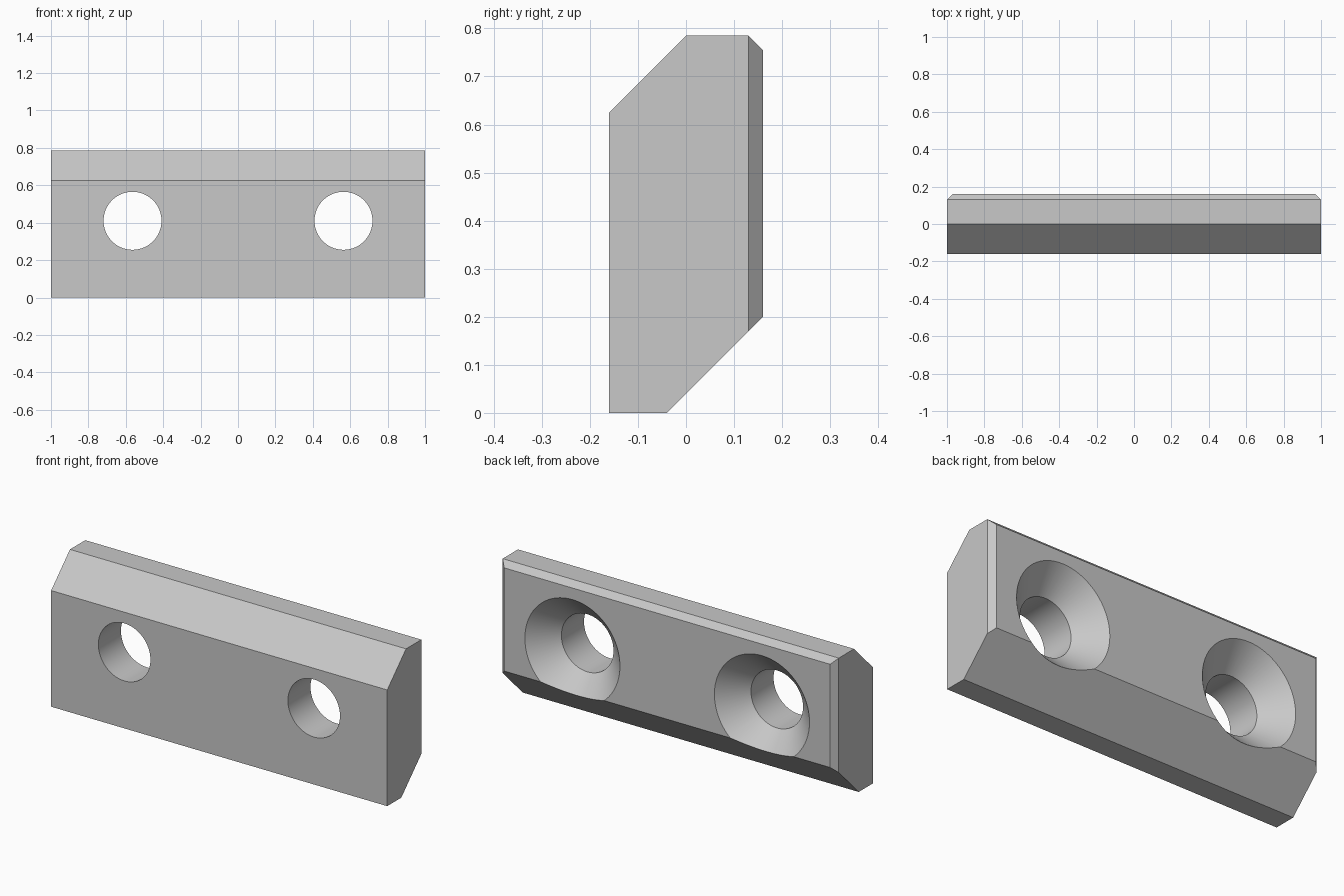
import bpy, bmesh, math
from mathutils import Matrix, Vector

cube = bpy.data.objects.get("Cube")
if cube:
    bpy.data.objects.remove(cube, do_unlink=True)

grey = bpy.data.materials.new("light_grey")
grey.use_nodes = True
color = (0.58, 0.58, 0.58, 1)
grey.diffuse_color = color
grey.node_tree.nodes["Principled BSDF"].inputs["Base Color"].default_value = color

HEIGHT, HALF_DEPTH, CHAMFER = 0.785, 0.16, 0.03
HOLE_X, HOLE_Z, HOLE_R, SINK_R = 0.564, 0.41, 0.155, 0.283


def make_object(name, bm):
    bmesh.ops.recalc_face_normals(bm, faces=bm.faces)
    mesh = bpy.data.meshes.new(name)
    bm.to_mesh(mesh)
    bm.free()
    mesh.materials.append(grey)
    obj = bpy.data.objects.new(name, mesh)
    bpy.context.collection.objects.link(obj)
    return obj


# Bar: side profile (y, z) extruded along x
profile = [(-HALF_DEPTH, 0), (-0.04, 0), (HALF_DEPTH, 0.2),
           (HALF_DEPTH, HEIGHT), (0, HEIGHT), (-HALF_DEPTH, 0.625)]
bm = bmesh.new()
end = bm.faces.new([bm.verts.new((-1, y, z)) for y, z in profile])
ext = bmesh.ops.extrude_face_region(bm, geom=[end])
verts = [g for g in ext["geom"] if isinstance(g, bmesh.types.BMVert)]
bmesh.ops.translate(bm, verts=verts, vec=(2, 0, 0))

# Chamfers on the top and both ends of the back face
back = HALF_DEPTH - CHAMFER
for point, normal in [((0, back, HEIGHT), (0, 1, 1)),
                      ((1, back, 0), (1, 1, 0)),
                      ((-1, back, 0), (-1, 1, 0))]:
    bmesh.ops.bisect_plane(bm, geom=bm.verts[:] + bm.edges[:] + bm.faces[:],
                           plane_co=point, plane_no=Vector(normal).normalized(),
                           clear_outer=True)
    bmesh.ops.holes_fill(bm, edges=[e for e in bm.edges if e.is_boundary])
bar = make_object("countersunk_bar", bm)

# Countersunk screw holes: lathed cutters widening toward the back
over = 0.04
lathe = [(-HALF_DEPTH - over, 0), (-HALF_DEPTH - over, HOLE_R),
         (HALF_DEPTH - (SINK_R - HOLE_R), HOLE_R),
         (HALF_DEPTH + over, SINK_R + over), (HALF_DEPTH + over, 0)]
cutters = []
for side, x in (("left", HOLE_X), ("right", -HOLE_X)):
    bm = bmesh.new()
    pts = [bm.verts.new((r, y, 0)) for y, r in lathe]
    edges = [bm.edges.new(pair) for pair in zip(pts, pts[1:])]
    bmesh.ops.spin(bm, geom=pts + edges, cent=(0, 0, 0), axis=(0, 1, 0),
                   angle=math.tau, steps=72)
    bmesh.ops.remove_doubles(bm, verts=bm.verts, dist=0.0001)
    bmesh.ops.transform(bm, matrix=Matrix.Translation((x, 0, HOLE_Z)), verts=bm.verts)
    cutter = make_object(side + "_hole_cutter", bm)
    cutter.hide_render = True
    cutters.append(cutter)
    mod = bar.modifiers.new(side + "_hole", "BOOLEAN")
    mod.operation, mod.solver, mod.object = "DIFFERENCE", "EXACT", cutter

# Apply the cuts and shade the round walls smooth
bpy.ops.object.select_all(action="DESELECT")
bpy.context.view_layer.objects.active = bar
bar.select_set(True)
for mod in list(bar.modifiers):
    bpy.ops.object.modifier_apply(modifier=mod.name)
for cutter in cutters:
    bpy.data.objects.remove(cutter, do_unlink=True)
bpy.ops.object.shade_smooth_by_angle(angle=math.radians(25))
